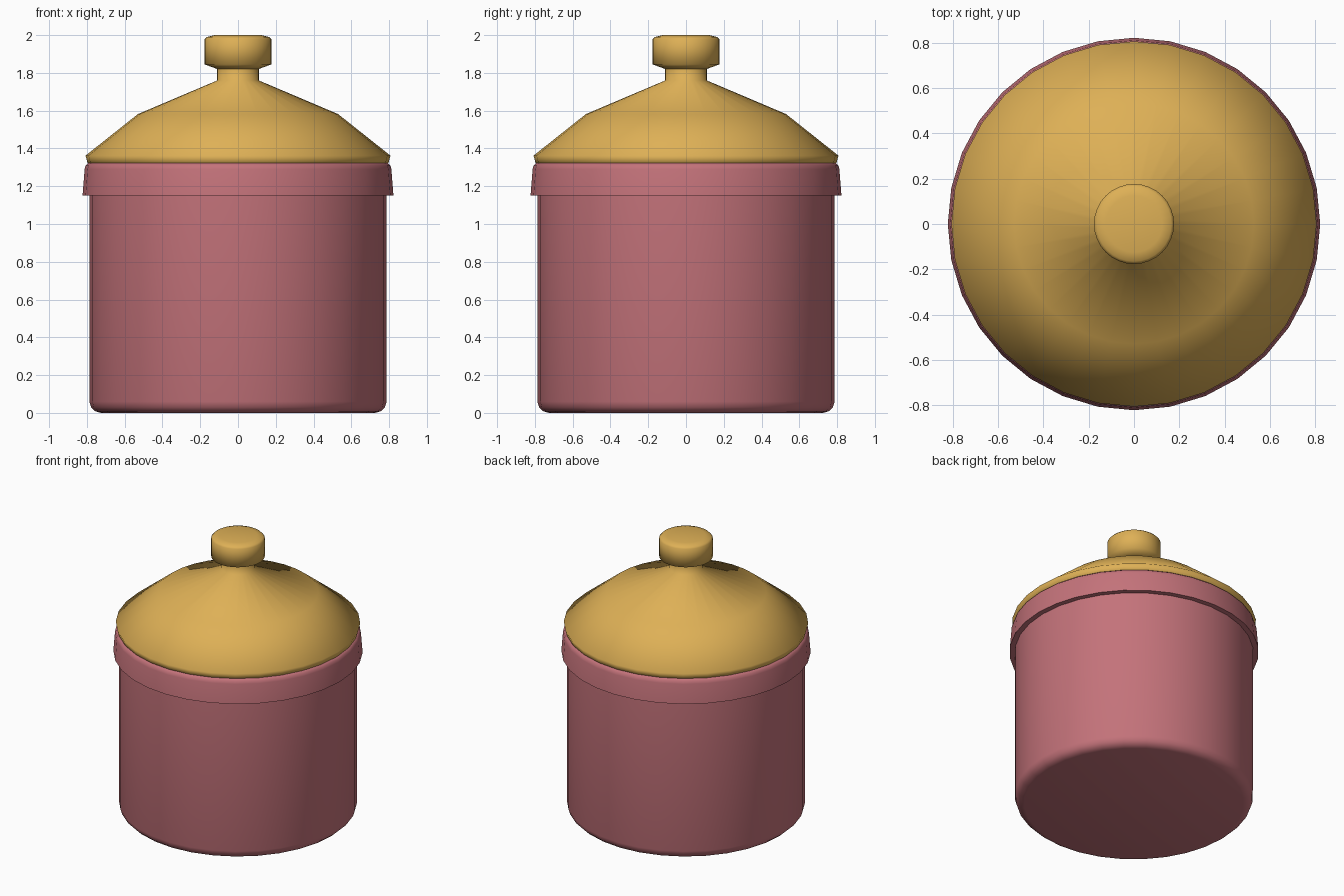
import bpy, bmesh, math

SEGMENTS = 32

cube = bpy.data.objects.get("Cube")
if cube:
    bpy.data.objects.remove(cube, do_unlink=True)


def material(name, rgb):
    mat = bpy.data.materials.new(name)
    mat.use_nodes = True
    mat.diffuse_color = (*rgb, 1)
    mat.node_tree.nodes["Principled BSDF"].inputs["Base Color"].default_value = (*rgb, 1)
    return mat


def lathe(name, profile, mat, smooth_angle=70):
    """Revolve (radius, height) points, listed bottom to top, and cap both ends."""
    bm = bmesh.new()
    rings = []
    for r, z in profile:
        rings.append([bm.verts.new((r * math.cos(a), r * math.sin(a), z))
                      for a in (2 * math.pi * i / SEGMENTS for i in range(SEGMENTS))])
    for low, high in zip(rings, rings[1:]):
        for i in range(SEGMENTS):
            j = (i + 1) % SEGMENTS
            bm.faces.new((low[i], low[j], high[j], high[i]))
    bm.faces.new(rings[0][::-1])
    bm.faces.new(rings[-1])
    mesh = bpy.data.meshes.new(name)
    bm.to_mesh(mesh)
    bm.free()
    mesh.materials.append(mat)
    obj = bpy.data.objects.new(name, mesh)
    bpy.context.collection.objects.link(obj)
    bpy.ops.object.select_all(action='DESELECT')
    obj.select_set(True)
    bpy.context.view_layer.objects.active = obj
    bpy.ops.object.shade_smooth_by_angle(angle=math.radians(smooth_angle))
    return obj


pink = material("dusty pink", (0.55, 0.17, 0.195))
gold = material("warm gold", (0.73, 0.435, 0.093))

# Pot with rounded foot
lathe("jar_body", [(0.725, 0), (0.755, 0.008), (0.778, 0.03), (0.787, 0.06),
                   (0.787, 1.16)], pink)

# Flared collar around the mouth
lathe("jar_rim", [(0.78, 1.15), (0.823, 1.15), (0.812, 1.29), (0.807, 1.31),
                  (0.793, 1.322)], pink)

# Sloped lid and the neck of its handle
lathe("lid", [(0.785, 1.315), (0.797, 1.325), (0.807, 1.362), (0.53, 1.582),
              (0.11, 1.76), (0.11, 1.83)], gold)

# Handle knob with softened top edge
lathe("lid_knob", [(0.108, 1.82), (0.177, 1.845), (0.177, 1.978), (0.165, 1.99),
                   (0.125, 2.0)], gold)
